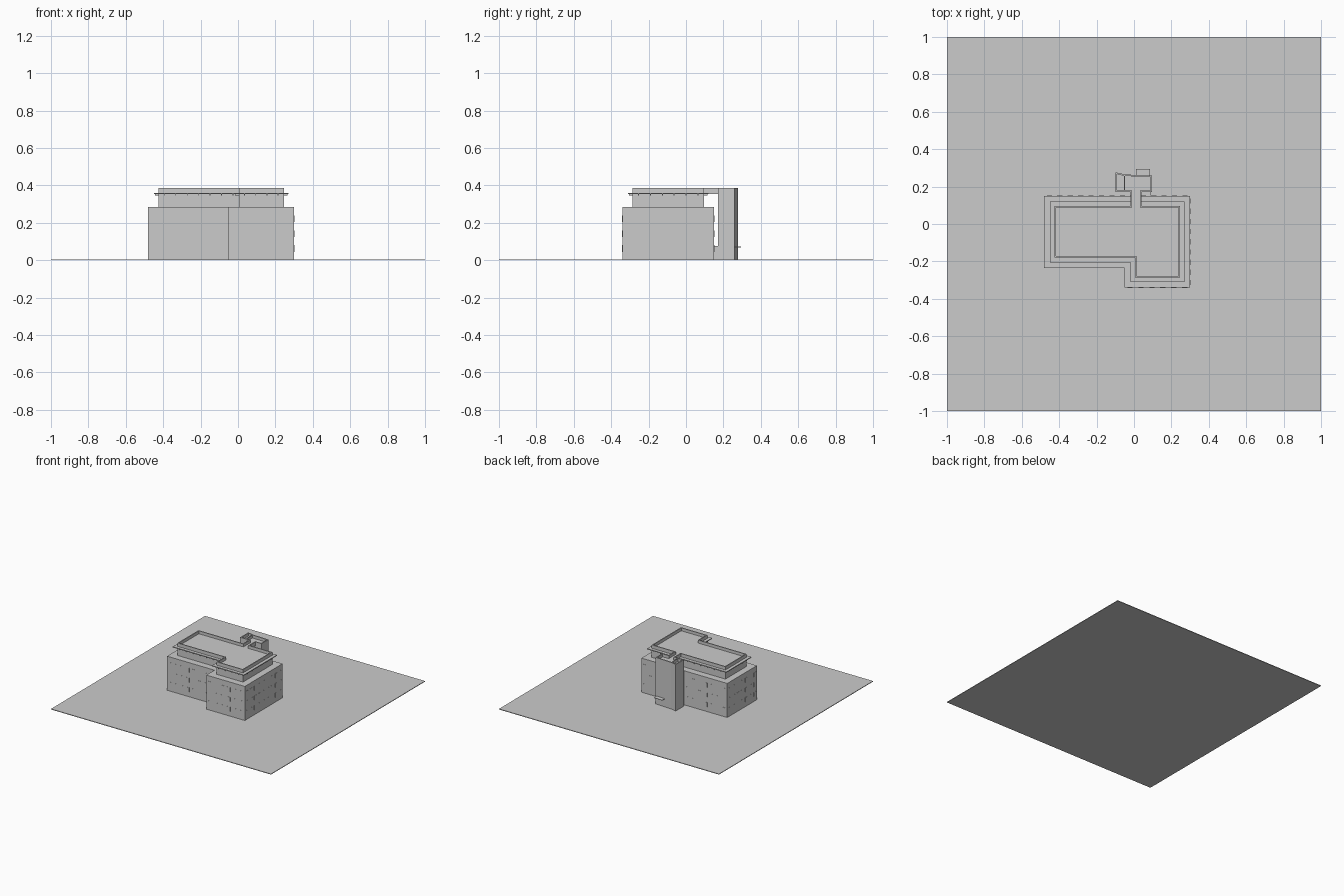
import bpy, bmesh
from mathutils import Vector

if "Cube" in bpy.data.objects:
    bpy.data.objects.remove(bpy.data.objects["Cube"])


def l_plan(d):
    """Counter-clockwise L-shaped floor plan, inset by d."""
    return [(-.48 + d, -.235 + d), (-.05 + d, -.235 + d), (-.05 + d, -.34 + d),
            (.30 - d, -.34 + d), (.30 - d, .15 - d), (-.48 + d, .15 - d)]


def inset(pts, d):
    """Offset a closed counter-clockwise outline inwards."""
    out = []
    for i, p in enumerate(pts):
        p = Vector(p)
        a = (p - Vector(pts[i - 1])).normalized()
        b = (Vector(pts[(i + 1) % len(pts)]) - p).normalized()
        na, nb = Vector((-a.y, a.x)), Vector((-b.y, b.x))
        out.append(p + (na + nb) * (d / (1 + na.dot(nb))))
    return out


def add_prism(bm, pts, z0, z1):
    lo = [bm.verts.new((p[0], p[1], z0)) for p in pts]
    hi = [bm.verts.new((p[0], p[1], z1)) for p in pts]
    bm.faces.new(lo[::-1])
    bm.faces.new(hi)
    n = len(pts)
    for i in range(n):
        j = (i + 1) % n
        bm.faces.new((lo[i], lo[j], hi[j], hi[i]))


def add_ring(bm, outer, inner, z0, z1):
    n = len(outer)
    rows = [[bm.verts.new((p[0], p[1], z)) for p in pts]
            for pts, z in ((outer, z0), (outer, z1), (inner, z1), (inner, z0))]
    for r in range(4):
        a, b = rows[r], rows[(r + 1) % 4]
        for i in range(n):
            j = (i + 1) % n
            bm.faces.new((a[i], a[j], b[j], b[i]))


def rect(x0, x1, y0, y1):
    return [(x0, y0), (x1, y0), (x1, y1), (x0, y1)]


def finish(name, bm):
    bmesh.ops.recalc_face_normals(bm, faces=bm.faces)
    me = bpy.data.meshes.new(name)
    bm.to_mesh(me)
    bm.free()
    bpy.context.collection.objects.link(bpy.data.objects.new(name, me))


def prism(name, pts, z0, z1):
    bm = bmesh.new()
    add_prism(bm, pts, z0, z1)
    finish(name, bm)


def along_edges(name, pts, rows, spacing, width, out0, out1):
    """Repeat small blocks along every edge of an outline."""
    bm = bmesh.new()
    for i, p in enumerate(pts):
        p, q = Vector(p), Vector(pts[(i + 1) % len(pts)])
        t = (q - p).normalized()
        nrm = Vector((t.y, -t.x))
        length = (q - p).length
        n = max(1, round(length / spacing))
        for k in range(n):
            c = p + t * length * (k + .5) / n
            a, b = c - t * width / 2, c + t * width / 2
            for z0, z1 in rows:
                add_prism(bm, [a + nrm * out0, a + nrm * out1,
                               b + nrm * out1, b + nrm * out0], z0, z1)
    finish(name, bm)


# Site slab
prism("site_slab", rect(-1, 1, -1, 1), 0, .005)

# Main block with window rows, and set-back top storey
prism("main_block", l_plan(0), 0, .285)
along_edges("windows", l_plan(0), [(.045, .08), (.125, .16), (.205, .24)],
            .055, .028, -.002, .0012)
prism("top_storey", l_plan(.055), .28, .355)

# Thin overhanging eave and its brackets
bm = bmesh.new()
add_ring(bm, l_plan(.03), l_plan(.06), .353, .36)
finish("roof_eave", bm)
along_edges("eave_brackets", l_plan(.055), [(.345, .353)], .06, .005, -.001, .02)

# Stair tower with slanted rear wing
tower = [(-.10, .17), (.095, .17), (.095, .258), (-.05, .265), (-.10, .277)]
prism("stair_tower", tower, 0, .36)

# Roof deck and parapet run on over the bridge and round the tower
L = l_plan(.055)
outline = L[:5] + [(.04, .095), (.04, .17)] + tower[1:] + [(-.10, .17), (-.02, .17), (-.02, .095)] + L[5:]
prism("roof_deck", outline, .355, .363)
bm = bmesh.new()
add_ring(bm, outline, inset(outline, .008), .36, .387)
finish("parapet", bm)
prism("tower_divider", rect(-.053, -.047, .172, .263), .36, .386)

# Entrance link and rear canopy
prism("entrance_link", rect(.04, .092, .145, .175), 0, .075)
prism("rear_canopy", rect(.01, .085, .255, .295), .069, .072)
